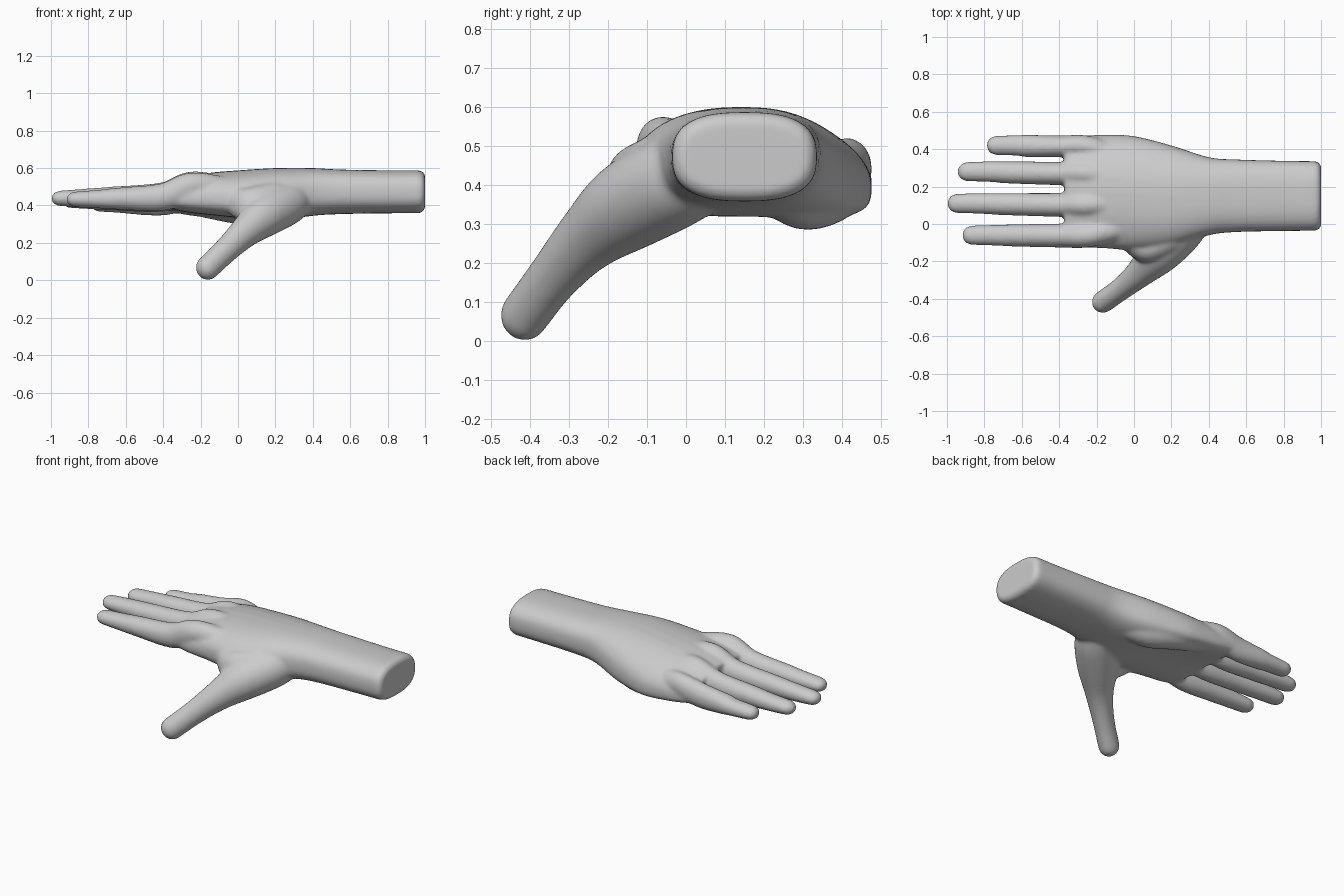
import bpy, bmesh, math
from mathutils import Vector

cube = bpy.data.objects.get("Cube")
if cube:
    bpy.data.objects.remove(cube)

SIDES = 40
bm = bmesh.new()


def skin(rings):
    """Bridge a list of point rings into a closed body."""
    loops = [[bm.verts.new(p) for p in ring] for ring in rings]
    for a, b in zip(loops, loops[1:]):
        for i in range(SIDES):
            j = (i + 1) % SIDES
            bm.faces.new((a[i], a[j], b[j], b[i]))
    bm.faces.new(loops[0][::-1])
    bm.faces.new(loops[-1])


def spline(rows, steps=5):
    """Smoothly interpolate rows of numbers."""
    out = []
    for i in range(len(rows) - 1):
        p0, p1 = rows[max(i - 1, 0)], rows[i]
        p2, p3 = rows[i + 1], rows[min(i + 2, len(rows) - 1)]
        for s in range(steps):
            t = s / steps
            out.append([b + 0.5 * t * (c - a + t * (2 * a - 5 * b + 4 * c - d + t * (3 * (b - c) + d - a)))
                        for a, b, c, d in zip(p0, p1, p2, p3)])
    return out + [list(rows[-1])]


def limb(rows):
    """Round-ended tube; rows are x, y, z, half width, half height, tip first."""
    rows = spline(rows)
    pts = [Vector(r[:3]) for r in rows]
    rings = []

    def ring(c, d, w, h):
        side = d.cross(Vector((0, 0, 1))).normalized()
        up = side.cross(d)
        return [c + side * w * math.cos(k * math.tau / SIDES) + up * h * math.sin(k * math.tau / SIDES)
                for k in range(SIDES)]

    def cap(c, d, w, h, sign):
        return [ring(c + d * sign * w * math.sin(a), d, w * math.cos(a), h * math.cos(a))
                for a in (math.radians(g) for g in (20, 40, 60, 75, 86))]

    dirs = [(pts[min(i + 1, len(pts) - 1)] - pts[max(i - 1, 0)]).normalized() for i in range(len(pts))]
    rings += cap(pts[0], dirs[0], *rows[0][3:], -1)[::-1]
    rings += [ring(p, d, *r[3:]) for p, d, r in zip(pts, dirs, rows)]
    rings += cap(pts[-1], dirs[-1], *rows[-1][3:], 1)
    skin(rings)


def power(v, e):
    return math.copysign(abs(v) ** e, v)


# Forearm and palm: x, right edge, left edge, underside, top, arch
body = spline([
    (-0.37, -0.11, 0.46, 0.385, 0.52, 0.05),
    (-0.28, -0.125, 0.472, 0.365, 0.55, 0.06),
    (-0.15, -0.13, 0.477, 0.35, 0.575, 0.07),
    (0.0, -0.14, 0.47, 0.335, 0.588, 0.07),
    (0.2, -0.12, 0.42, 0.32, 0.60, 0.04),
    (0.4, -0.06, 0.357, 0.345, 0.60, 0.01),
    (0.55, -0.043, 0.345, 0.354, 0.592, 0.0),
    (0.8, -0.038, 0.338, 0.358, 0.588, 0.0),
    (0.97, -0.036, 0.336, 0.359, 0.588, 0.0),
])
body += [(0.988, -0.03, 0.33, 0.365, 0.582, 0), (1.0, -0.012, 0.312, 0.383, 0.564, 0)]
rings = []
for x, y0, y1, z0, z1, arch in body:
    ring = []
    for k in range(SIDES):
        a = k * math.tau / SIDES
        c = power(math.cos(a), 0.75)
        bend = arch * c * c * (1 if c > 0 else 0.35)
        ring.append((x, (y0 + y1) / 2 + (y1 - y0) / 2 * c,
                     (z0 + z1) / 2 + (z1 - z0) / 2 * power(math.sin(a), 0.75) - bend))
    rings.append(ring)
skin(rings)

# Fingers: tip x, tip y, base y, width, height shift, knuckle height
for tip, ty, by, w, dz, knuckle in (
        (-0.92, -0.06, -0.062, 0.064, 0.0, 0.505),
        (-1.0, 0.11, 0.102, 0.064, 0.005, 0.51),
        (-0.945, 0.28, 0.27, 0.062, -0.005, 0.495),
        (-0.79, 0.42, 0.415, 0.058, -0.025, 0.45)):
    start = tip + 0.052
    mid = (start - 0.4) / 2
    limb([(start, ty, 0.433 + dz, 0.052, 0.042),
          (start + 0.12, ty, 0.434 + dz, 0.056, 0.05),
          (mid, (ty + by) / 2, 0.437 + dz, 0.06, 0.059),
          (-0.4, by, 0.445 + dz, w, 0.074),
          (-0.25, by, knuckle, w, 0.072),
          (-0.08, by + (0.12 - by) * 0.2, knuckle - 0.01, 0.06, 0.06)])

# Thumb, widening into the base of the palm
limb([(-0.165, -0.416, 0.064, 0.06, 0.066),
      (-0.06, -0.34, 0.165, 0.062, 0.07),
      (0.04, -0.255, 0.26, 0.08, 0.086),
      (0.14, -0.15, 0.345, 0.115, 0.115),
      (0.25, -0.03, 0.41, 0.125, 0.12),
      (0.31, 0.05, 0.45, 0.11, 0.11)])

# Web between thumb and first finger
limb([(-0.03, -0.09, 0.43, 0.05, 0.07),
      (0.07, -0.13, 0.40, 0.08, 0.1),
      (0.2, -0.07, 0.43, 0.09, 0.1)])

# Heel of the palm
limb([(-0.18, 0.39, 0.41, 0.075, 0.075),
      (0.0, 0.36, 0.395, 0.095, 0.095),
      (0.15, 0.3, 0.392, 0.1, 0.105),
      (0.28, 0.24, 0.425, 0.09, 0.09)])

bmesh.ops.recalc_face_normals(bm, faces=bm.faces)
mesh = bpy.data.meshes.new("hand")
bm.to_mesh(mesh)
bm.free()
hand = bpy.data.objects.new("hand", mesh)
bpy.context.collection.objects.link(hand)

# Fuse the parts into one soft skin
fuse = hand.modifiers.new("fuse", 'REMESH')
fuse.mode = 'VOXEL'
fuse.voxel_size = 0.01
fuse.use_smooth_shade = True
soften = hand.modifiers.new("soften", 'SMOOTH')
soften.factor = 0.5
soften.iterations = 14

grey = bpy.data.materials.new("plain grey")
grey.use_nodes = True
colour = (0.6, 0.6, 0.6, 1)
grey.diffuse_color = colour
grey.node_tree.nodes["Principled BSDF"].inputs["Base Color"].default_value = colour
mesh.materials.append(grey)
